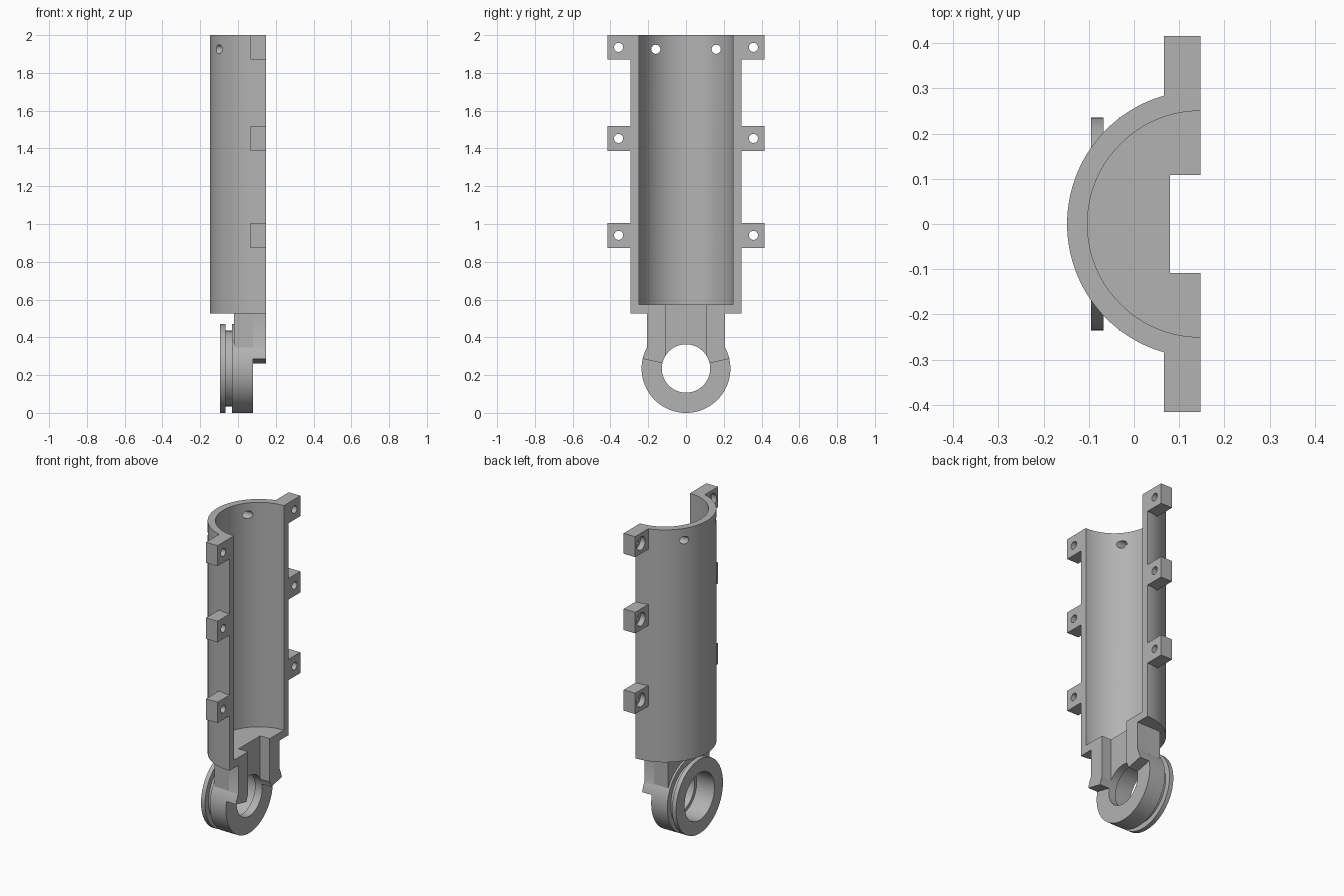
import bpy, bmesh, math
from mathutils import Vector

old = bpy.data.objects.get("Cube")
if old:
    bpy.data.objects.remove(old, do_unlink=True)

grey = bpy.data.materials.new("plain grey")
grey.use_nodes = True
COLOUR = (0.45, 0.45, 0.45, 1)
grey.diffuse_color = COLOUR
grey.node_tree.nodes["Principled BSDF"].inputs["Base Color"].default_value = COLOUR

AXIS_X = 0.147     # centre line of the half tube
RING_Z = 0.235     # height of the ring centre
OUTER, INNER = 0.295, 0.25
RIM, BORE = 0.235, 0.128
FLOOR_Z = 0.525
SLOT = 0.108       # half width of the slot between the prongs


def finish(bm, name):
    bmesh.ops.recalc_face_normals(bm, faces=bm.faces)
    mesh = bpy.data.meshes.new(name)
    bm.to_mesh(mesh)
    bm.free()
    ob = bpy.data.objects.new(name, mesh)
    bpy.context.collection.objects.link(ob)
    mesh.materials.append(grey)
    return ob


def prism(name, outline, axis, low, high):
    """Extrude a 2D outline: (x, y) along z, or (y, z) along x."""
    place = (lambda a, b, t: (a, b, t)) if axis == "z" else (lambda a, b, t: (t, a, b))
    bm = bmesh.new()
    face = bm.faces.new([bm.verts.new(place(a, b, low)) for a, b in outline])
    new = bmesh.ops.extrude_face_region(bm, geom=[face])["geom"]
    shift = Vector(place(0, 0, high - low))
    bmesh.ops.translate(bm, vec=shift, verts=[v for v in new if isinstance(v, bmesh.types.BMVert)])
    return finish(bm, name)


def arc(cx, cy, r, start, end, steps):
    angles = [math.radians(start + (end - start) * i / steps) for i in range(steps + 1)]
    return [(cx + r * math.cos(a), cy + r * math.sin(a)) for a in angles]


def cut_holes(ob, holes):
    """Cut round holes along x: (y, z, radius, x low, x high)."""
    for y, z, r, low, high in holes:
        cutter = prism("hole_cutter", arc(y, z, r, 0, 360, 32)[:-1], "x", low, high)
        cutter.hide_render = True
        mod = ob.modifiers.new("hole", "BOOLEAN")
        mod.operation, mod.solver, mod.object = "DIFFERENCE", "EXACT", cutter
        bpy.context.view_layer.objects.active = ob
        bpy.ops.object.modifier_apply(modifier=mod.name)
        bpy.data.objects.remove(cutter, do_unlink=True)


def smooth(ob):
    bpy.ops.object.select_all(action="DESELECT")
    ob.select_set(True)
    bpy.context.view_layer.objects.active = ob
    bpy.ops.object.shade_smooth_by_angle(angle=math.radians(30))


parts = []

# Half tube, open towards +x, with two screw holes near the top
tube = prism("half_tube", arc(AXIS_X, 0, OUTER, 90, 270, 64) + arc(AXIS_X, 0, INNER, 270, 90, 64),
             "z", FLOOR_Z, 2)
cut_holes(tube, [(s * 0.16, 1.925, 0.024, -0.3, 0.1) for s in (-1, 1)])
parts.append(tube)

# Floor of the tube, notched at the open side
notch = [(AXIS_X, -SLOT), (0.08, -SLOT), (0.08, SLOT), (AXIS_X, SLOT)]
parts.append(prism("tube_floor", arc(AXIS_X, 0, INNER, 90, 270, 64) + notch, "z", FLOOR_Z, 0.575))

# Bolt ears with a wider recess at the back
for level, (z, half) in {"lower": (0.94, 0.066), "middle": (1.453, 0.067), "upper": (1.935, 0.065)}.items():
    for side, s in (("left", 1), ("right", -1)):
        a, b = s * 0.284, s * 0.415
        ear = prism(f"{level}_{side}_ear", [(a, z - half), (b, z - half), (b, z + half), (a, z + half)],
                    "x", 0.066, AXIS_X)
        cut_holes(ear, [(s * 0.357, z, 0.024, 0, 0.2), (s * 0.357, z, 0.042, 0, 0.1)])
        parts.append(ear)

# Grooved ring with a stepped bore, turned around the x axis
section = [(-0.095, 0.15), (-0.095, RIM), (-0.067, RIM), (-0.067, 0.2), (-0.033, 0.2),
           (-0.033, RIM), (0.08, RIM), (0.08, BORE), (0.03, BORE), (0.03, 0.15)]
bm = bmesh.new()
verts = [bm.verts.new((x, 0, RING_Z + r)) for x, r in section]
edges = [bm.edges.new((v, verts[i - 1])) for i, v in enumerate(verts)]
bmesh.ops.spin(bm, geom=verts + edges, cent=(0, 0, RING_Z), axis=(1, 0, 0),
               angle=math.tau, steps=96, use_duplicate=False)
bmesh.ops.remove_doubles(bm, verts=bm.verts, dist=0.0001)
parts.append(finish(bm, "ring"))

# Neck joining the ring to the tube floor
WIDTH = 0.207
shoulder = math.degrees(math.acos(WIDTH / RIM))
neck = [(-WIDTH, FLOOR_Z), (WIDTH, FLOOR_Z)] + arc(0, RING_Z, RIM, shoulder, shoulder, 1)[:1]
neck += arc(0, RING_Z, 0.18, shoulder, 180 - shoulder, 32)
neck += arc(0, RING_Z, RIM, 180 - shoulder, 180 - shoulder, 1)[:1]
parts.append(prism("neck", neck, "x", -0.02, 0.08))

# Two prongs following the ring, ending on a radial face
inner_angle = math.degrees(math.acos(SLOT / BORE))
prong = [(SLOT, FLOOR_Z), (WIDTH, FLOOR_Z)] + arc(0, RING_Z, RIM, shoulder, 12.5, 8)
prong += arc(0, RING_Z, BORE, 12.5, inner_angle, 8)
for side, s in (("left", 1), ("right", -1)):
    parts.append(prism(f"{side}_prong", [(s * y, z) for y, z in prong], "x", 0.08, AXIS_X))

for ob in parts:
    smooth(ob)
